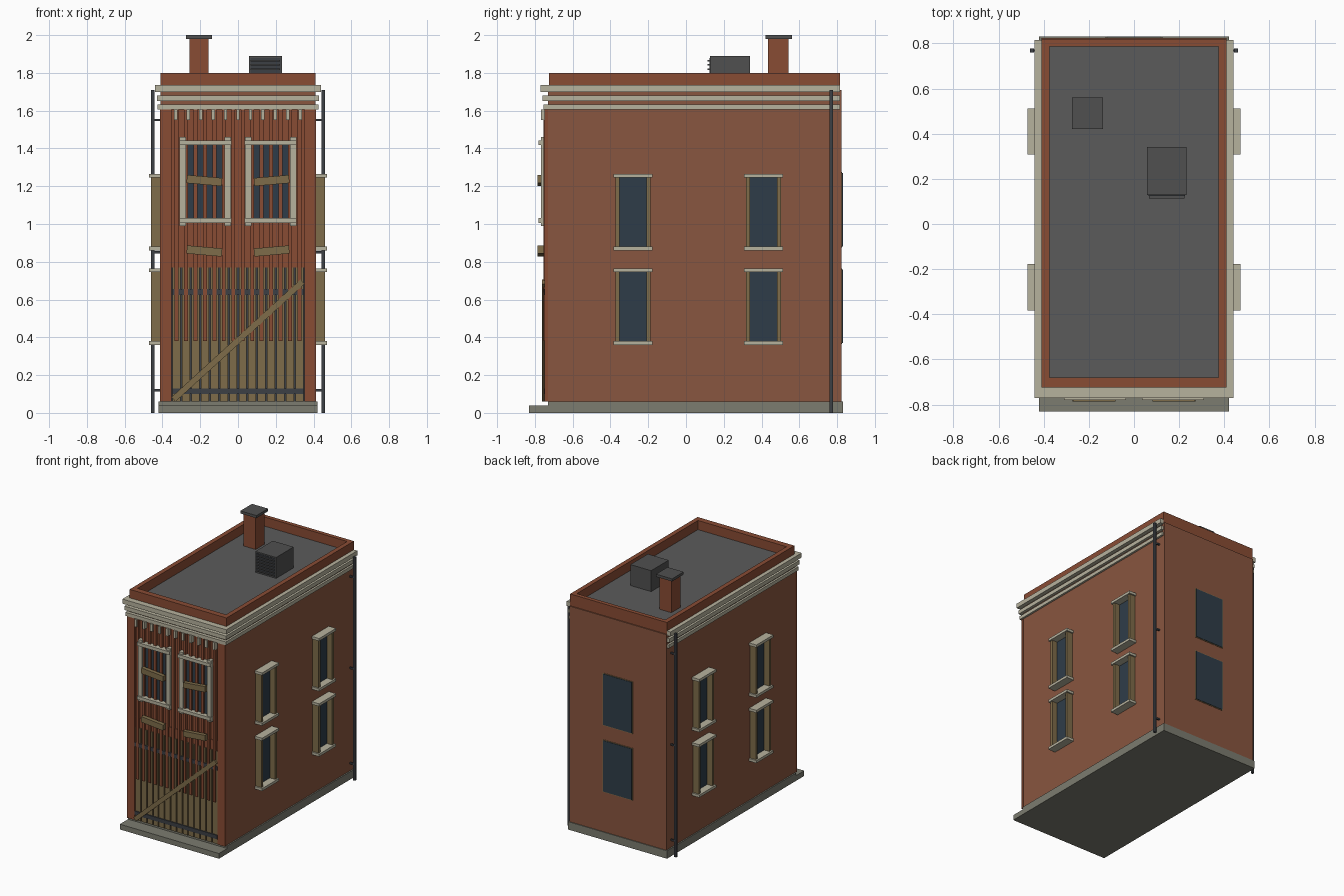
import bpy, math

cube = bpy.data.objects.get("Cube")
if cube:
    bpy.data.objects.remove(cube, do_unlink=True)


def material(name, r, g, b):
    m = bpy.data.materials.new(name)
    m.use_nodes = True
    m.diffuse_color = (r, g, b, 1)
    m.node_tree.nodes["Principled BSDF"].inputs["Base Color"].default_value = (r, g, b, 1)
    return m


brick = material("brick", 0.25, 0.092, 0.05)
red = material("red_brick_trim", 0.25, 0.072, 0.034)
trim = material("pale_stone", 0.47, 0.445, 0.34)
wood = material("old_wood", 0.21, 0.15, 0.068)
glass = material("dark_glass", 0.028, 0.046, 0.066)
roofing = material("roof_grey", 0.105, 0.105, 0.105)
stone = material("base_stone", 0.2, 0.2, 0.16)
iron = material("dark_iron", 0.045, 0.05, 0.058)
steel = material("vent_grey", 0.08, 0.08, 0.08)


def box(name, mat, x, y, z, tilt=0):
    """Box from (min, max) ranges, optionally turned about the y axis."""
    spans = (x, y, z)
    lo, hi = [s[0] for s in spans], [s[1] for s in spans]
    half = [(b - a) / 2 for a, b in zip(lo, hi)]
    corners = [(sx * half[0], sy * half[1], sz * half[2])
               for sx in (-1, 1) for sy in (-1, 1) for sz in (-1, 1)]
    quads = [(0, 1, 3, 2), (4, 6, 7, 5), (0, 4, 5, 1),
             (2, 3, 7, 6), (0, 2, 6, 4), (1, 5, 7, 3)]
    mesh = bpy.data.meshes.new(name)
    mesh.from_pydata(corners, [], quads)
    mesh.materials.append(mat)
    ob = bpy.data.objects.new(name, mesh)
    ob.location = [(a + b) / 2 for a, b in zip(lo, hi)]
    ob.rotation_euler.y = tilt
    bpy.context.collection.objects.link(ob)
    return ob


def mid(c, size):
    return (c - size / 2, c + size / 2)


def sided(side, a, b):
    """Range on the +x side, mirrored when side is -1."""
    return tuple(sorted((side * a, side * b)))


FRONT, BACK, HALF = -0.73, 0.82, 0.41

# Base, step, walls and roof
box("base_slab", stone, (-0.42, 0.42), (FRONT, 0.83), (0, 0.06))
box("front_step", stone, (-0.42, 0.42), (-0.83, FRONT), (0, 0.04))
box("walls", brick, (-HALF, HALF), (FRONT, BACK + 0.004), (0.06, 1.71))
box("roof", roofing, (-0.38, 0.38), (-0.69, 0.795), (1.70, 1.73))

# Parapet
for s in (-1, 1):
    box("parapet_side", red, sided(s, 0.375, HALF), (-0.68, 0.785), (1.70, 1.80))
box("parapet_front", red, (-HALF, HALF), (-0.725, -0.68), (1.70, 1.80))
box("parapet_back", red, (-HALF, HALF), (0.785, 0.816), (1.70, 1.80))

# Cornice bands on the front and both sides
for z0, z1, out in ((1.605, 1.632, 0.015), (1.65, 1.68, 0.02), (1.70, 1.735, 0.03)):
    box("cornice_front", trim, (-HALF - out, HALF + out),
        (-0.74 - out, FRONT + 0.01), (z0, z1))
    for s in (-1, 1):
        box("cornice_side", trim, sided(s, HALF - 0.01, HALF + out),
            (FRONT + 0.01, 0.815), (z0, z1))

# Brackets beneath the cornice
for i in range(11):
    box("cornice_bracket", trim, mid((i - 5) * 0.066, 0.018), (-0.767, FRONT), (1.55, 1.607))

# Corner piers and vertical ribs of the front
for s in (-1, 1):
    box("corner_pier", red, sided(s, 0.352, 0.413), (-0.75, FRONT), (0.06, 1.607))
box("front_panel", red, (-0.352, 0.352), (-0.735, FRONT), (0.77, 1.607))
box("gate_lintel", red, (-0.352, 0.352), (-0.74, FRONT), (0.77, 0.845))
for i in range(14):
    box("front_rib", red, mid((i - 6.5) * 0.05, 0.02), (-0.755, FRONT), (0.38, 1.607))

# Boarded gate
box("gate_back", iron, (-0.352, 0.352), (-0.733, FRONT), (0.06, 0.77))
for i in range(14):
    box("gate_plank", wood, mid((i - 6.5) * 0.05, 0.042), (-0.745, FRONT), (0.06, 0.77))
box("gate_bar_low", iron, (-0.35, 0.35), (-0.752, FRONT), (0.10, 0.13))
box("gate_bar_high", iron, (-0.35, 0.35), (-0.752, FRONT), (0.625, 0.655))
slope = math.atan2(0.62, 0.68)
box("gate_brace", wood, mid(0, 0.925), (-0.762, -0.748), mid(0.383, 0.032), -slope)

# Front windows with frames and nailed boards
for s in (-1, 1):
    c = s * 0.173
    box("front_glass", glass, mid(c, 0.21), (-0.742, FRONT), (1.02, 1.42))
    for e in (-1, 1):
        box("front_window_stile", trim, mid(c + e * 0.119, 0.033), (-0.768, FRONT), (0.99, 1.46))
    for z in (1.018, 1.43):
        box("front_window_rail", trim, mid(c, 0.275), (-0.78, FRONT), mid(z, 0.025))
    for z in (1.23, 0.857):
        box("nailed_board", wood, mid(s * 0.178, 0.187), (-0.785, -0.755),
            mid(z, 0.043), -s * math.radians(5))

# Side windows
for s in (-1, 1):
    for y in (-0.28, 0.41):
        for z0, z1 in ((0.37, 0.76), (0.87, 1.26)):
            box("side_glass", glass, sided(s, HALF, HALF + 0.006), mid(y, 0.15), (z0, z1))
            for e in (-1, 1):
                box("side_window_stile", wood, sided(s, HALF, 0.46),
                    mid(y + e * 0.082, 0.02), (z0, z1))
            for z in (z0, z1 - 0.005):
                box("side_window_ledge", trim, sided(s, HALF, 0.472), mid(y, 0.205), mid(z, 0.02))

# Back windows
for z0, z1 in ((0.37, 0.76), (0.88, 1.27)):
    box("back_window_frame", wood, mid(0, 0.255), (BACK, BACK + 0.007), (z0 - 0.005, z1 + 0.005))
    box("back_glass", glass, mid(0, 0.24), (BACK, BACK + 0.01), (z0, z1))

# Drainpipes with wall clips
for s in (-1, 1):
    box("drainpipe", iron, sided(s, 0.443, 0.46), mid(0.768, 0.018), (0, 1.71))
    for z in (0.12, 0.85, 1.55):
        box("pipe_clip", iron, sided(s, HALF, 0.445), mid(0.768, 0.01), mid(z, 0.012))

# Chimney
box("chimney", red, (-0.257, -0.155), (0.435, 0.543), (1.72, 1.985))
box("chimney_cap", steel, (-0.274, -0.138), (0.42, 0.56), (1.98, 2.0))

# Rooftop vent unit with louvres
box("vent_unit", steel, (0.057, 0.233), (0.128, 0.34), (1.72, 1.89))
box("vent_opening", iron, (0.065, 0.225), (0.124, 0.13), (1.74, 1.88))
for i in range(6):
    box("vent_louvre", steel, (0.067, 0.223), (0.114, 0.128), mid(1.75 + i * 0.023, 0.008))
